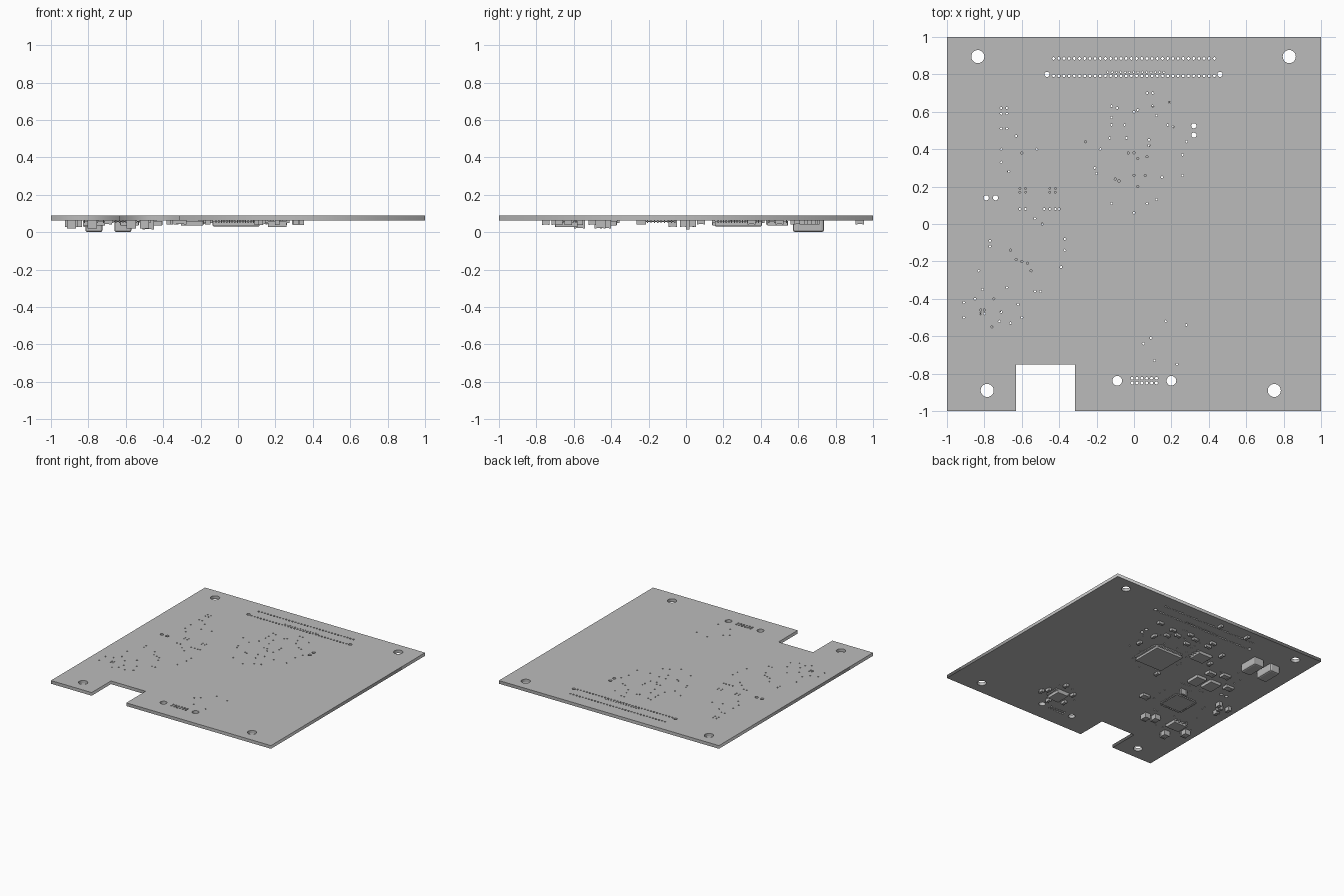
import bpy, bmesh, math
from mathutils import Matrix, Vector

old = bpy.data.objects.get("Cube")
if old:
    bpy.data.objects.remove(old, do_unlink=True)

UNDER, TOP = 0.062, 0.088        # board faces
CM = 0.01                        # layout tables are in hundredths

grey = bpy.data.materials.new("plain_grey")
grey.use_nodes = True
colour = (0.5, 0.5, 0.5, 1)
grey.diffuse_color = colour
grey.node_tree.nodes["Principled BSDF"].inputs["Base Color"].default_value = colour


def add_box(bm, x, y, low, high, width, depth, bevel=0):
    """Add a box to a mesh, bevelling its upright and lower edges on request."""
    matrix = Matrix.LocRotScale(Vector((x, y, (low + high) / 2)), None,
                                Vector((width, depth, high - low)))
    verts = bmesh.ops.create_cube(bm, size=1, matrix=matrix)["verts"]
    if bevel:
        middle = (low + high) / 2
        edges = {e for v in verts for e in v.link_edges
                 if min(w.co.z for w in e.verts) < middle}
        bmesh.ops.bevel(bm, geom=list(edges), offset=bevel, segments=2,
                        affect='EDGES', profile=0.5)


def finish(bm, name):
    """Turn a mesh under construction into a named object."""
    mesh = bpy.data.meshes.new(name)
    bm.to_mesh(mesh)
    bm.free()
    mesh.materials.append(grey)
    obj = bpy.data.objects.new(name, mesh)
    bpy.context.collection.objects.link(obj)
    return obj


def span(start, end, count):
    return [start + (end - start) * i / (count - 1) for i in range(count)]


# ---------- circuit board: a filled outline with drilled holes ----------
curve = bpy.data.curves.new("circuit_board", 'CURVE')
curve.dimensions = '2D'
curve.fill_mode = 'BOTH'
curve.extrude = (TOP - UNDER) / 2


def add_loop(points):
    spline = curve.splines.new('POLY')
    spline.points.add(len(points) - 1)
    for target, (x, y) in zip(spline.points, points):
        target.co = (x, y, 0, 1)
    spline.use_cyclic_u = True


def drill(x, y, radius, sides=10):
    turns = [math.tau * i / sides for i in range(sides)]
    add_loop([(x + radius * math.cos(t), y + radius * math.sin(t)) for t in turns])


add_loop([(-1, -1), (-0.63, -1), (-0.63, -0.75), (-0.315, -0.75),
          (-0.315, -1), (1, -1), (1, 1), (-1, 1)])

# mounting holes
for x, y in [(-0.835, 0.895), (0.83, 0.895), (-0.785, -0.89), (0.75, -0.89)]:
    drill(x, y, 0.035, 28)

# long connector rows and their end posts
for x in span(-0.43, 0.43, 32):
    drill(x, 0.885, 0.0075)
    drill(x, 0.792, 0.0075)
for x in span(-0.14, 0.16, 14):
    drill(x, 0.812, 0.005, 8)
for x in (-0.465, 0.46):
    drill(x, 0.8, 0.014, 14)

# front connector
for x in span(-0.01, 0.12, 6):
    for y in (-0.825, -0.85):
        drill(x, y, 0.008)
for x in (-0.09, 0.2):
    drill(x, -0.838, 0.026, 20)

# paired pin holes
for x, y in [(0.32, 0.525), (0.32, 0.475), (-0.79, 0.14), (-0.74, 0.14)]:
    drill(x, y, 0.014, 14)

# small plated holes, by region
chip_vias = [(-12, 63), (-9, 62), (-12, 57), (-12, 53), (-13, 46), (-26, 44),
             (-18, 40), (-21, 30), (-20, 27), (-10, 24), (-8, 23), (-12, 11),
             (0, 60), (2, 61), (7, 70), (10, 70), (10, 63), (12, 58), (19, 65),
             (18, 53), (21, 52), (8, 45), (8, 42), (-3, 38), (0, 38), (2, 35),
             (0, 26), (2, 20), (7, 36), (6, 26), (15, 25), (7, 11), (12, 13),
             (0, 6), (26, 37), (26, 26), (28, 44), (-5, 53), (-4, 46)]
power_vias = [(-71, 62), (-68, 62), (-71, 59), (-68, 59), (-71, 51), (-68, 51),
              (-71, 40), (-71, 33), (-67, 28), (-63, 47), (-60, 38), (-52, 40),
              (-61, 8), (-58, 8), (-48, 8), (-45, 8), (-42, 8), (-40, 8),
              (-53, 3), (-49, 0), (-37, -8), (-37, -14), (-39, -23)]
corner_vias = [(-77, -9), (-77, -12), (-66, -14), (-63, -19), (-60, -20),
               (-57, -21), (-55, -25), (-83, -25), (-81, -35), (-68, -34),
               (-53, -36), (-50, -36), (-91, -42), (-91, -50), (-85, -40),
               (-75, -40), (-62, -43), (-60, -50), (-66, -53), (-72, -52),
               (-76, -55), (-71, -47), (17, -52), (28, -54), (9, -61),
               (5, -64), (11, -73), (23, -75)]
for x, y in chip_vias + power_vias + corner_vias:
    drill(x * CM, y * CM, 0.006, 8)
for x in (-0.61, -0.58, -0.45, -0.42):       # via pairs beneath the regulators
    for y in (0.17, 0.19):
        drill(x, y, 0.005, 8)
for x in (-0.82, -0.8):
    for y in (-0.46, -0.48):
        drill(x, y, 0.006, 8)

source = bpy.data.objects.new("board_curve", curve)
bpy.context.collection.objects.link(source)
bpy.context.view_layer.update()
board_mesh = bpy.data.meshes.new_from_object(
    source.evaluated_get(bpy.context.evaluated_depsgraph_get()))
bpy.data.objects.remove(source, do_unlink=True)
board_mesh.name = "circuit_board"
board_mesh.materials.clear()
board_mesh.materials.append(grey)
board = bpy.data.objects.new("circuit_board", board_mesh)
board.location.z = (TOP + UNDER) / 2
bpy.context.collection.objects.link(board)


# ---------- chips with leads on the underside ----------
def chip(name, x, y, width, depth, low, pins_x=0, pins_y=0, reach=0.015):
    bm = bmesh.new()
    add_box(bm, x, y, low, UNDER - 0.003, width, depth, 0.004)
    lead = 0.006
    for side in (-1, 1):
        if pins_x:                           # leads along front and back
            row = y + side * (depth + reach) / 2
            for px in span(x - width * 0.43, x + width * 0.43, pins_x):
                add_box(bm, px, row, UNDER - 0.014, UNDER, lead, reach)
        if pins_y:                           # leads along both sides
            row = x + side * (width + reach) / 2
            for py in span(y - depth * 0.43, y + depth * 0.43, pins_y):
                add_box(bm, row, py, UNDER - 0.014, UNDER, reach, lead)
    finish(bm, name)


chip("main_processor", -0.01, 0.28, 0.25, 0.25, 0.031, 16, 16)
chip("memory_chip", -0.245, 0.49, 0.12, 0.11, 0.035, 0, 4)
chip("interface_chip", 0.21, -0.64, 0.1, 0.12, 0.027, 0, 7)
chip("flat_controller", -0.57, -0.16, 0.19, 0.19, 0.054, 10, 10, 0.008)
chip("regulator_a", -0.45, 0.2, 0.09, 0.12, 0.035)
chip("regulator_b", -0.58, 0.21, 0.1, 0.12, 0.035)
chip("corner_chip", -0.77, -0.42, 0.12, 0.1, 0.035, 4, 0)

# ---------- tall power blocks ----------
for name, x in (("inner_power_block", -0.615), ("outer_power_block", -0.77)):
    bm = bmesh.new()
    add_box(bm, x, 0.655, 0.0, UNDER, 0.092, 0.165, 0.012)
    finish(bm, name)


# ---------- small two-ended parts ----------
def passives(name, places, length, width, low, along_x):
    bm = bmesh.new()
    for x, y in places:
        for shift, share, inset in ((0, 0.6, 0.003), (-0.4, 0.2, 0), (0.4, 0.2, 0)):
            size = (length * share, width - inset)
            move = length * shift
            if along_x:
                add_box(bm, x * CM + move, y * CM, low + inset, UNDER, *size)
            else:
                add_box(bm, x * CM, y * CM + move, low + inset, UNDER, *size[::-1])
    finish(bm, name)


passives("tall_capacitors", [(-50, -46), (-57, -43), (-78, -57), (-89, -46)],
         0.06, 0.05, 0.02, False)
passives("upright_part", [(-48, 1)], 0.06, 0.02, 0.015, True)
passives("wide_resistors", [(-47, 34), (-58, 38), (-31, -24), (-71, 26)],
         0.07, 0.05, 0.04, True)
passives("left_capacitors", [(-91, 2), (-85, -1), (-81, 3), (-87, -7)],
         0.045, 0.03, 0.028, False)
passives("upper_resistors", [(31, 68), (17, 66), (9, 62), (-4, 57), (-5, 66),
                             (-19, 64), (-19, 70), (15, 57), (2, 69)],
         0.045, 0.025, 0.04, True)
passives("upper_capacitors", [(-7, 93), (-33, 93), (24, 35), (22, 50), (-36, 60),
                              (-37, 45), (-16, 8)],
         0.045, 0.025, 0.04, False)
passives("front_resistors", [(25, -50), (12, -57), (31, -63), (10, -70), (34, -68),
                             (21, -75)],
         0.04, 0.025, 0.038, False)
